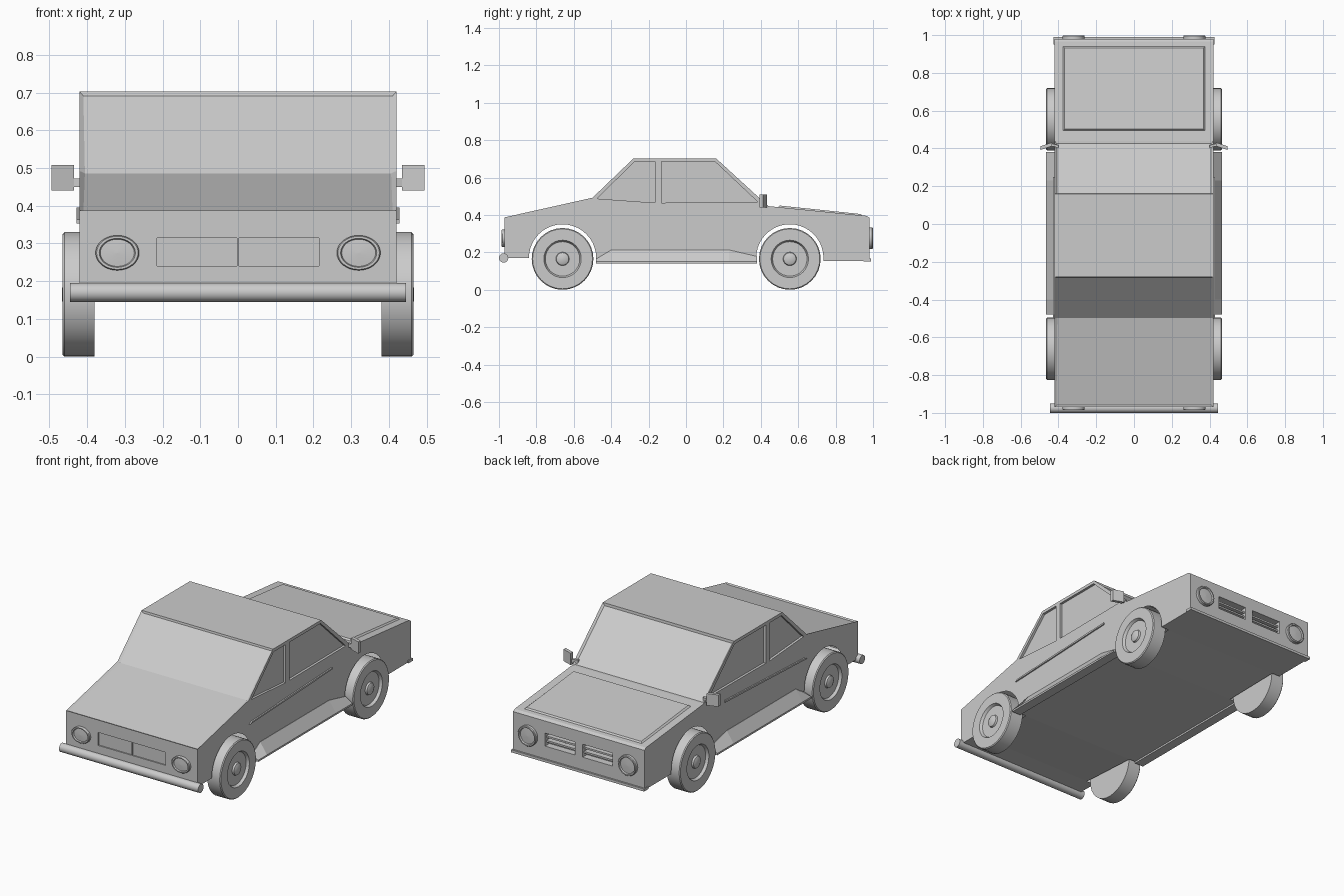
import bpy, bmesh
from math import cos, sin, pi, radians
from mathutils import Matrix, Vector

if "Cube" in bpy.data.objects:
    bpy.data.objects.remove(bpy.data.objects["Cube"])


def finish(name, bm, smooth=False):
    bmesh.ops.recalc_face_normals(bm, faces=bm.faces)
    me = bpy.data.meshes.new(name)
    bm.to_mesh(me)
    bm.free()
    ob = bpy.data.objects.new(name, me)
    bpy.context.collection.objects.link(ob)
    if smooth:
        bpy.context.view_layer.objects.active = ob
        ob.select_set(True)
        bpy.ops.object.shade_smooth_by_angle(angle=radians(30))
        ob.select_set(False)
    return ob


def loft(bm, rings):
    """Join equal-length point rings and cap both ends."""
    vs = [[bm.verts.new(p) for p in r] for r in rings]
    n = len(vs[0])
    faces = []
    for a, b in zip(vs, vs[1:]):
        faces += [bm.faces.new((a[i], a[(i + 1) % n], b[(i + 1) % n], b[i])) for i in range(n)]
    bm.faces.new(vs[0])
    bm.faces.new(vs[-1])
    return faces


def prism(bm, yz, x0, x1):
    return loft(bm, [[(x, y, z) for y, z in yz] for x in (x0, x1)])


def box(bm, lo, hi):
    prism(bm, [(lo[1], lo[2]), (hi[1], lo[2]), (hi[1], hi[2]), (lo[1], hi[2])], lo[0], hi[0])


def lathe(name, prof, mat, n=32):
    """Spin (radius, height) points around local z."""
    bm = bmesh.new()
    loft(bm, [[mat @ Vector((r * cos(2 * pi * i / n), r * sin(2 * pi * i / n), h)) for i in range(n)]
              for r, h in prof])
    return finish(name, bm, True)


WHEELS = {"rear": -0.66, "front": 0.555}
ARCH = 0.18


def arch(yc):
    return [(yc - ARCH * cos(pi * i / 20), 0.17 + ARCH * sin(pi * i / 20)) for i in range(21)]


# Body shell: side profile extruded across the width
profile = ([(-0.97, 0.17)] + arch(WHEELS["rear"]) + [(-0.48, 0.15), (0.375, 0.15)]
           + arch(WHEELS["front"]) + [(0.735, 0.155), (0.98, 0.155), (0.98, 0.385), (0.965, 0.395),
           (0.44, 0.447), (0.16, 0.703), (-0.28, 0.703), (-0.5, 0.492), (-0.97, 0.387)])
bm = bmesh.new()
strips = prism(bm, profile, -0.42, 0.42)
n = len(profile)
# Sunken rear window with deck, and sunken windscreen
bmesh.ops.recalc_face_normals(bm, faces=bm.faces)
bmesh.ops.inset_region(bm, faces=[strips[n - 3], strips[n - 2]], thickness=0.014, depth=-0.007)
bmesh.ops.inset_region(bm, faces=[strips[n - 5]], thickness=0.016, depth=-0.01)
body = finish("body", bm)

# Recess cutters: side windows, grille openings, rear plate panels
rear_win = [(-0.475, 0.487), (-0.165, 0.465), (-0.165, 0.685), (-0.275, 0.685)]
front_win = [(-0.13, 0.465), (0.385, 0.468), (0.155, 0.685), (-0.13, 0.685)]
bm = bmesh.new()
for s in (-1, 1):
    for win in (rear_win, front_win):
        prism(bm, win, s * 0.406, s * 0.5)
    xa, xb = sorted((s * 0.025, s * 0.215))
    box(bm, (xa, 0.94, 0.24), (xb, 1.05, 0.315))
    xa, xb = sorted((s * 0.002, s * 0.215))
    box(bm, (xa, -1.05, 0.24), (xb, -0.963, 0.315))
cutter = finish("recess_cutter", bm)
cutter.hide_render = True
mod = body.modifiers.new("recesses", 'BOOLEAN')
mod.operation = 'DIFFERENCE'
mod.solver = 'EXACT'
mod.object = cutter
bpy.context.view_layer.objects.active = body
bpy.ops.object.modifier_apply(modifier=mod.name)
bpy.data.objects.remove(cutter)

# Open the arches into the hollow shell
bm = bmesh.new()
bm.from_mesh(body.data)
tunnel = []
for f in bm.faces:
    c = f.calc_center_median()
    if abs(f.normal.x) < 0.5 and c.z > 0.17 and any(
            (c.y - y) ** 2 + (c.z - 0.17) ** 2 < 0.182 ** 2 for y in WHEELS.values()):
        if all(any(abs((v.co.y - y) ** 2 + (v.co.z - 0.17) ** 2 - ARCH ** 2) < 0.001
                   for y in WHEELS.values()) for v in f.verts):
            tunnel.append(f)
bmesh.ops.delete(bm, geom=tunnel, context='FACES')
bm.to_mesh(body.data)
bm.free()

# Floor bridging the shell between the wheels
bm = bmesh.new()
for y, za, zb in ((WHEELS["rear"], 0.17, 0.15), (WHEELS["front"], 0.15, 0.155)):
    bm.faces.new([bm.verts.new(p) for p in ((-0.37, y - ARCH, za), (0.37, y - ARCH, za),
                                            (0.37, y + ARCH, zb), (-0.37, y + ARCH, zb))])
finish("floor", bm)

# Raised bonnet panel
bm = bmesh.new()
loft(bm, [[(-x, 0.49 + d, 0.442 + h), (x, 0.49 + d, 0.442 + h),
           (x, 0.945 - d, 0.397 + h), (-x, 0.945 - d, 0.397 + h)]
          for x, d, h in ((0.38, 0, -0.004), (0.367, 0.012, 0.008))])
finish("bonnet_panel", bm)

# Grille slats and front lip
bm = bmesh.new()
for s in (-1, 1):
    for z in (0.264, 0.29):
        xa, xb = sorted((s * 0.025, s * 0.215))
        box(bm, (xa, 0.94, z - 0.005), (xb, 0.968, z + 0.005))
finish("grille_slats", bm)
bm = bmesh.new()
box(bm, (-0.425, 0.95, 0.152), (0.425, 0.99, 0.167))
finish("front_lip", bm)

# Rear tube bumper
lathe("rear_bumper", [(0.025, -0.445), (0.025, 0.445)],
      Matrix.Translation((0, -0.975, 0.17)) @ Matrix.Rotation(pi / 2, 4, 'Y'), 20)

wheel_prof = [(0.001, 0.38), (0.165, 0.38), (0.165, 0.46), (0.16, 0.465), (0.1, 0.465), (0.092, 0.45),
              (0.036, 0.45), (0.033, 0.46), (0.02, 0.466), (0.001, 0.467)]
light_prof = [(0.058, -0.01), (0.058, 0.012), (0.055, 0.016), (0.048, 0.016), (0.045, 0.008), (0.001, 0.011)]

for s, side in ((-1, "left"), (1, "right")):
    # Wheels
    for end, y in WHEELS.items():
        lathe(f"{end}_wheel_{side}", wheel_prof,
              Matrix.Translation((0, y, 0.165)) @ Matrix.Rotation(s * pi / 2, 4, 'Y'))
    # Round headlights and oval tail lights
    lathe(f"headlight_{side}", light_prof,
          Matrix.Translation((s * 0.32, 0.983, 0.275)) @ Matrix.Rotation(-pi / 2, 4, 'X'))
    lathe(f"tail_light_{side}", light_prof, Matrix.Translation((s * 0.32, -0.97, 0.275))
          @ Matrix.Diagonal((1, 1, 0.8, 1)) @ Matrix.Rotation(pi / 2, 4, 'X'))
    # Flared sill
    bm = bmesh.new()
    loft(bm, [[(s * 0.41, y, 0.14), (s * 0.466, y, 0.14), (s * 0.466, y, 0.15),
               (s * 0.422, y, t), (s * 0.41, y, t)]
              for y, t in ((-0.48, 0.165), (-0.4, 0.213), (0.23, 0.213), (0.38, 0.178))])
    finish(f"sill_{side}", bm)
    # Door crease
    bm = bmesh.new()
    prism(bm, [(-0.5, 0.353), (0.25, 0.385), (0.25, 0.395), (-0.48, 0.363)], s * 0.41, s * 0.428)
    finish(f"door_crease_{side}", bm)
    # Mirror head on a short arm
    bm = bmesh.new()
    loft(bm, [[(s * x, y - 0.01, a), (s * x, y + 0.01, a), (s * x, y + 0.01, b), (s * x, y - 0.01, b)]
              for x, y, a, b in ((0.435, 0.422, 0.44, 0.508), (0.495, 0.402, 0.44, 0.508))])
    loft(bm, [[(s * x, y - 0.007, 0.45), (s * x, y + 0.007, 0.45), (s * x, y + 0.007, 0.472),
               (s * x, y - 0.007, 0.472)] for x, y in ((0.40, 0.41), (0.44, 0.42))])
    finish(f"mirror_{side}", bm)
